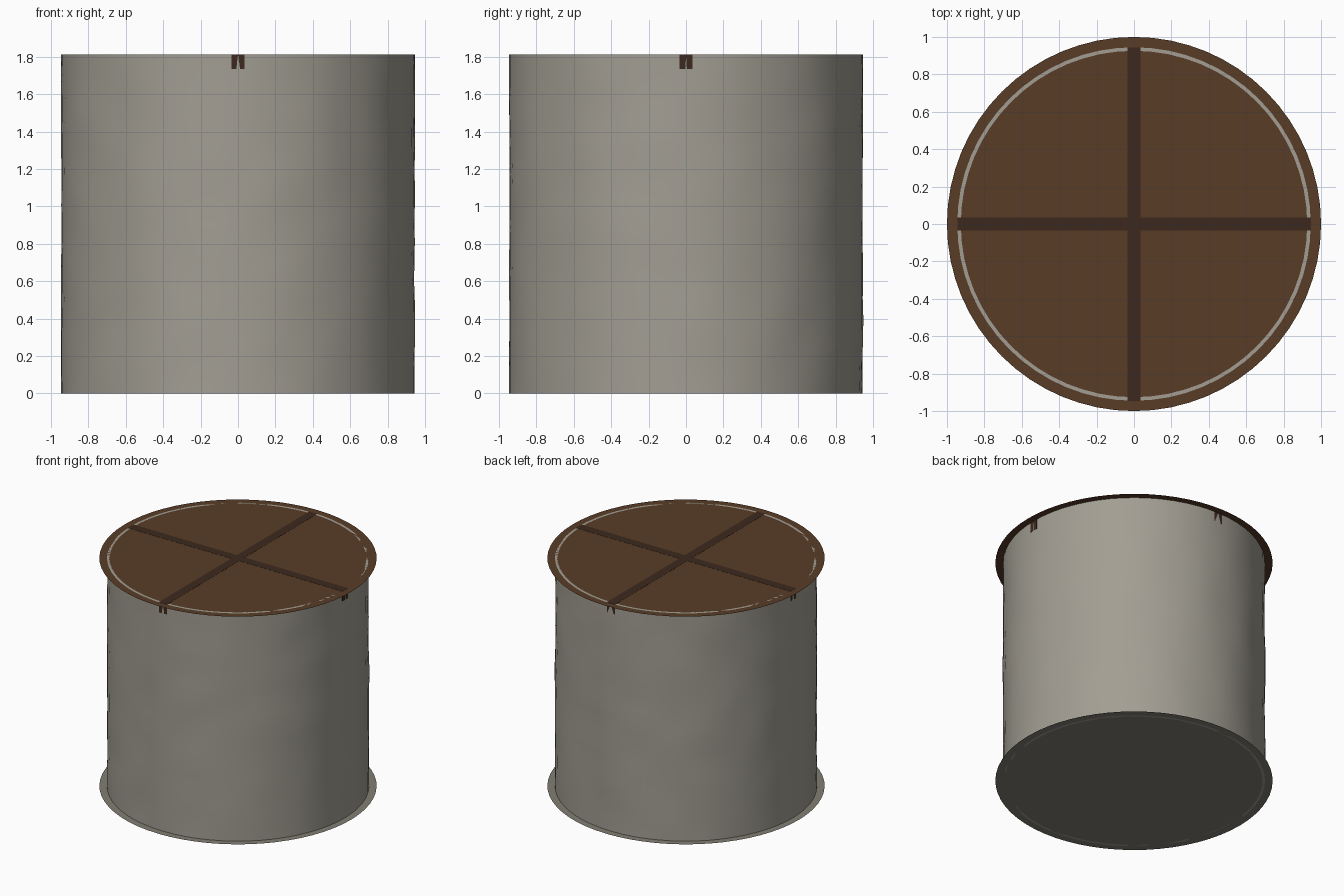
import bpy, bmesh, math
from mathutils import Vector, noise

if "Cube" in bpy.data.objects:
    bpy.data.objects.remove(bpy.data.objects["Cube"])

H, R_WALL, R_DISC, SIDES = 1.812, 0.945, 1.0, 64


def material(name, color):
    m = bpy.data.materials.new(name)
    m.diffuse_color = (*color, 1)
    m.use_nodes = True
    m.node_tree.nodes["Principled BSDF"].inputs["Base Color"].default_value = m.diffuse_color
    return m


def make_object(name, bm, mat, smooth=False):
    mesh = bpy.data.meshes.new(name)
    bmesh.ops.recalc_face_normals(bm, faces=bm.faces)
    bm.to_mesh(mesh)
    bm.free()
    obj = bpy.data.objects.new(name, mesh)
    bpy.context.collection.objects.link(obj)
    mesh.materials.append(mat)
    if smooth:
        bpy.context.view_layer.objects.active = obj
        obj.select_set(True)
        bpy.ops.object.shade_smooth_by_angle(angle=math.radians(40))
        obj.select_set(False)
    return obj


def disc(name, z, mat, up):
    bm = bmesh.new()
    bmesh.ops.create_circle(bm, cap_ends=True, segments=SIDES, radius=R_DISC)
    bmesh.ops.translate(bm, verts=bm.verts, vec=(0, 0, z))
    obj = make_object(name, bm, mat)
    if (obj.data.polygons[0].normal.z > 0) != up:
        obj.data.flip_normals()


def beam(name, size, mat):
    bm = bmesh.new()
    bmesh.ops.create_cube(bm, size=1)
    bmesh.ops.scale(bm, verts=bm.verts, vec=size)
    bmesh.ops.translate(bm, verts=bm.verts, vec=(0, 0, H + 0.001 - size[2] / 2))
    make_object(name, bm, mat)


stone = material("plaster", (0.36, 0.34, 0.29))
floor_mat = material("floor_stone", (0.22, 0.21, 0.17))
wood = material("roof_wood", (0.10, 0.045, 0.02))
dark_wood = material("beam_wood", (0.045, 0.022, 0.013))

# Hollow wall: an outer skin with shallow uneven dents, plain inner skin and rims
bm = bmesh.new()
ROWS = 18
levels = [(R_WALL, H * i / ROWS, 0 < i < ROWS) for i in range(ROWS + 1)]
levels += [(0.926, H, False), (0.926, 0.0, False)]
rings = []
for r, z, dented in levels:
    ring = []
    for k in range(SIDES):
        a = 2 * math.pi * k / SIDES
        p = Vector((math.cos(a), math.sin(a), 0))
        bump = 0.007 * noise.noise(Vector((p.x * 4, p.y * 4, z * 4))) if dented else 0
        ring.append(bm.verts.new(p * (r + bump) + Vector((0, 0, z))))
    rings.append(ring)
for i, lower in enumerate(rings):
    upper = rings[(i + 1) % len(rings)]
    for k in range(SIDES):
        n = (k + 1) % SIDES
        bm.faces.new((lower[k], lower[n], upper[n], upper[k]))
make_object("round_wall", bm, stone, smooth=True)

# Thin overhanging floor and roof
disc("floor_disc", 0.0, floor_mat, up=False)
disc("roof_disc", H, wood, up=True)

# Crossed roof beams
beam("beam_across", (1.89, 0.07, 0.08), dark_wood)
beam("beam_along", (0.07, 1.89, 0.08), dark_wood)
